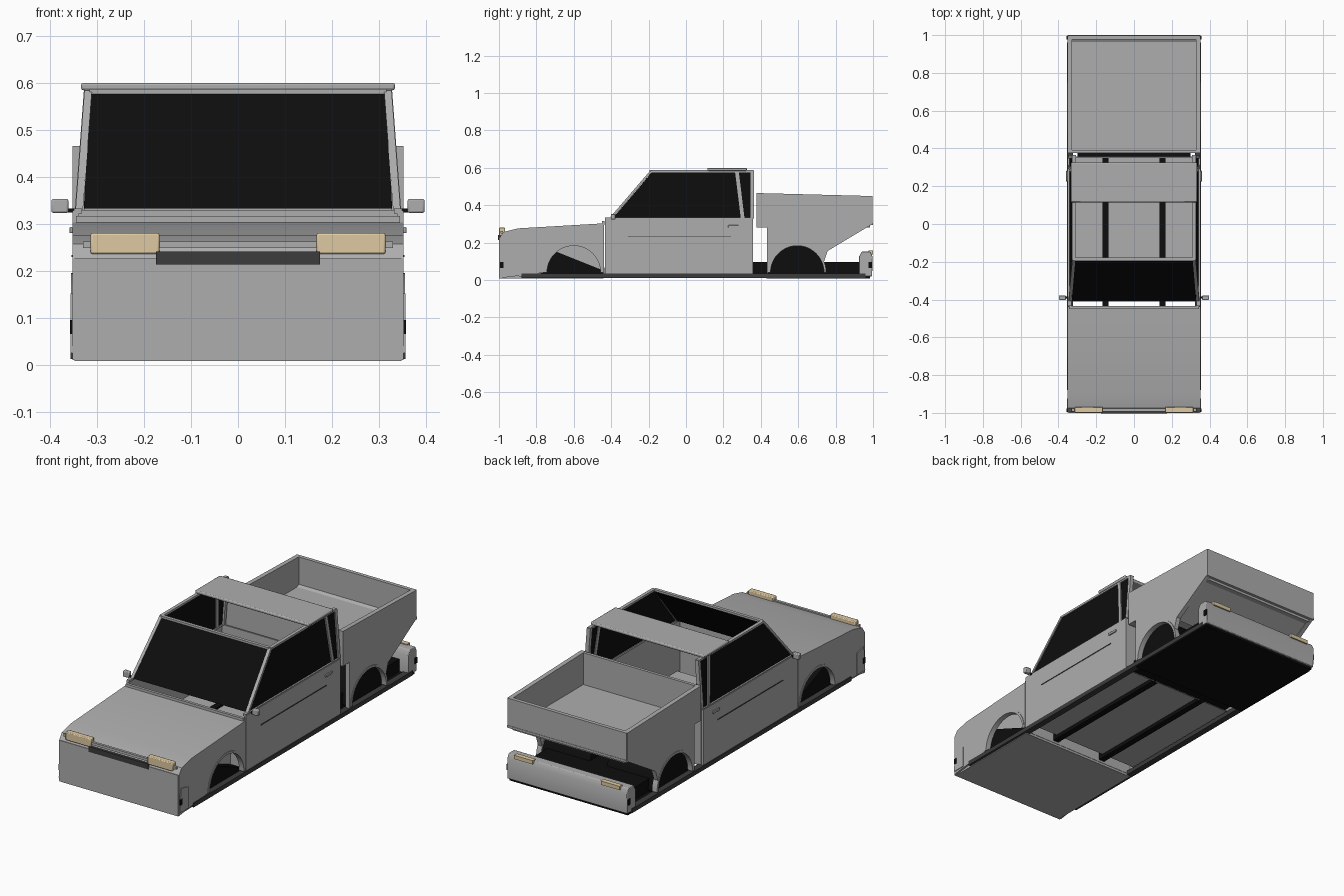
import bpy, bmesh
from math import pi, cos, sin

cube = bpy.data.objects.get("Cube")
if cube:
    bpy.data.objects.remove(cube, do_unlink=True)


def material(name, rgb):
    m = bpy.data.materials.new(name)
    m.use_nodes = True
    m.diffuse_color = (*rgb, 1)
    m.node_tree.nodes["Principled BSDF"].inputs["Base Color"].default_value = (*rgb, 1)
    return m


GREY = material("body grey", (0.42, 0.42, 0.42))
BLACK = material("glass black", (0.004, 0.004, 0.004))
DARK = material("trim dark grey", (0.045, 0.045, 0.045))
TAN = material("lamp tan", (0.74, 0.59, 0.36))
parts = []


def prism(name, pts, x0, x1, mat, lean=0.0, mirror=False, bevel=0.0):
    """Extrude a side profile of (y, z) points from x0 to x1; lean tilts it inward with height."""
    base = min(z for y, z in pts)
    bm = bmesh.new()

    def ring(x):
        side = 1 if x > 0 else -1
        return [bm.verts.new((x - side * lean * (z - base), y, z)) for y, z in pts]

    a, b = ring(x0), ring(x1)
    bm.faces.new(a)
    bm.faces.new(b[::-1])
    for i in range(len(pts)):
        j = (i + 1) % len(pts)
        bm.faces.new((a[j], a[i], b[i], b[j]))
    bmesh.ops.recalc_face_normals(bm, faces=bm.faces)
    me = bpy.data.meshes.new(name)
    bm.to_mesh(me)
    bm.free()
    me.materials.append(mat)
    ob = bpy.data.objects.new(name, me)
    bpy.context.collection.objects.link(ob)
    if bevel:
        mod = ob.modifiers.new("Bevel", "BEVEL")
        mod.width, mod.segments = bevel, 2
    if mirror:
        ob.modifiers.new("Mirror", "MIRROR")
    parts.append(ob)
    return ob


def box(name, x, y, z, mat, **kw):
    pts = [(y[0], z[0]), (y[1], z[0]), (y[1], z[1]), (y[0], z[1])]
    return prism(name, pts, x[0], x[1], mat, **kw)


def arc(cy, r, n=24, cz=0.04):
    """Half circle over a wheel, from front to rear."""
    return [(cy - r * cos(pi * i / n), cz + r * sin(pi * i / n)) for i in range(n + 1)]


def sheet(name, path, x0, x1, mat, dy=0.0, dz=-0.012, **kw):
    """Thin sheet following a side path."""
    return prism(name, path + [(y + dy, z + dz) for y, z in reversed(path)], x0, x1, mat, **kw)


W = 0.352
FRONT, REAR, R = -0.6, 0.595, 0.155

# Front body: fenders, nose, hood and underside
nose = [(-0.997, 0.225), (-0.975, 0.257), (-0.9, 0.276)]
prism("front_fender", [(-0.997, 0.01)] + nose + [(-0.438, 0.303), (-0.438, 0.03)]
      + arc(FRONT, R)[::-1], W - 0.012, W, GREY, mirror=True)
sheet("hood", nose + [(-0.438, 0.303)], -W + 0.006, W - 0.006, GREY)
box("nose_panel", (-W + 0.004, W - 0.004), (-1.0, -0.985), (0.008, 0.226), GREY)
box("front_underside", (-W + 0.01, W - 0.01), (-0.99, -0.44), (0.008, 0.022), GREY)
box("cowl_lip", (-0.345, 0.345), (-0.45, -0.435), (0.295, 0.316), GREY)
box("nose_crease", (-0.33, 0.33), (-0.992, -0.978), (0.248, 0.262), GREY)
box("grille", (-0.175, 0.175), (-1.004, -0.99), (0.213, 0.241), DARK)
box("headlight", (0.167, 0.314), (-0.999, -0.968), (0.236, 0.28), TAN, mirror=True, bevel=0.004)

# Wheel wells and arch trims
box("engine_bay", (-0.27, 0.27), (-0.8, -0.45), (0.03, 0.24), GREY)
prism("front_well", [(-0.78, 0.022), (-0.74, 0.17), (-0.44, 0.05), (-0.44, 0.022)],
      0.05, 0.325, BLACK, mirror=True)
prism("rear_well", [(0.45, 0.03)] + arc(REAR, R - 0.004) + [(0.74, 0.03)],
      0.05, 0.325, BLACK, mirror=True)
for label, cy in (("front", FRONT), ("rear", REAR)):
    prism(label + "_arch_trim", arc(cy, R) + arc(cy, R - 0.012)[::-1],
          W - 0.025, W + 0.003, GREY, mirror=True)

# Cab tub: doors, floor, rails
box("door_side", (W - 0.014, W), (-0.434, 0.357), (0.03, 0.328), GREY, mirror=True)
box("door_crease", (W, W + 0.002), (-0.31, 0.24), (0.229, 0.234), DARK, mirror=True)
box("door_handle", (W, W + 0.007), (0.225, 0.282), (0.28, 0.293), GREY, mirror=True, bevel=0.002)
box("cab_rear_panel", (-0.34, 0.34), (0.35, 0.358), (0.03, 0.328), GREY)
box("firewall", (-0.34, 0.34), (-0.446, -0.438), (0.02, 0.297), GREY)
box("cab_floor", (-0.34, 0.34), (-0.41, 0.35), (0.05, 0.058), GREY)
box("floor_rail", (0.135, 0.168), (-0.436, 0.43), (0.03, 0.068), BLACK, mirror=True)
box("rocker", (W - 0.03, W + 0.004), (-0.88, 0.96), (0.012, 0.035), DARK, mirror=True)

# Greenhouse: glass, pillars and part roof, all leaning inward
LEAN = 0.075
prism("side_window", [(-0.392, 0.33), (-0.178, 0.58), (0.35, 0.58), (0.35, 0.33)],
      0.336, 0.341, BLACK, lean=LEAN, mirror=True)
sheet("windshield", [(-0.408, 0.332), (-0.19, 0.58)], -0.328, 0.328, BLACK,
      dy=0.012, dz=0, lean=0.05)
sheet("front_pillar", [(-0.412, 0.328), (-0.192, 0.584)], 0.33, 0.346, GREY,
      dy=0.016, dz=0, lean=LEAN, mirror=True)
sheet("middle_pillar", [(0.262, 0.58), (0.293, 0.33)], 0.333, 0.347, GREY,
      dy=0.02, dz=0, lean=LEAN, mirror=True)
box("rear_pillar", (0.326, 0.347), (0.346, 0.364), (0.328, 0.585), GREY, lean=LEAN, mirror=True)
box("roof_rail", (0.31, 0.328), (-0.188, 0.36), (0.576, 0.587), GREY, mirror=True)
box("windshield_header", (-0.316, 0.316), (-0.195, -0.178), (0.576, 0.587), GREY)
box("window_sill", (0.332, 0.349), (-0.434, 0.357), (0.322, 0.333), GREY, mirror=True)
box("roof_panel", (-0.334, 0.334), (0.115, 0.325), (0.584, 0.6), GREY, bevel=0.005)

# Door mirrors
box("mirror_arm", (0.345, 0.372), (-0.395, -0.385), (0.324, 0.333), BLACK, mirror=True)
box("mirror_head", (0.361, 0.397), (-0.402, -0.378), (0.323, 0.353), GREY, mirror=True, bevel=0.004)

# Cargo bed: sides with arch, end walls, floor and sloping tail
prism("bed_side", [(0.376, 0.465), (0.993, 0.449), (0.993, 0.297), (0.757, 0.155)]
      + arc(REAR, R)[::-1][3:] + [(0.432, 0.03), (0.432, 0.28), (0.376, 0.28)],
      0.328, W, GREY, mirror=True)
box("bed_front_wall", (-0.35, 0.35), (0.376, 0.392), (0.28, 0.464), GREY)
box("bed_tailgate", (-0.35, 0.35), (0.978, 0.998), (0.297, 0.449), GREY)
box("bed_floor", (-0.33, 0.33), (0.385, 0.985), (0.28, 0.295), GREY)
sheet("bed_tail_slope", [(0.74, 0.165), (0.985, 0.308)], -0.335, 0.335, GREY)
box("tailgate_lip", (-W, W), (0.985, 1.0), (0.293, 0.305), GREY)

# Rear chassis and bumper
box("rear_chassis", (-0.3, 0.3), (0.357, 0.935), (0.03, 0.095), BLACK)
box("rear_underside", (-W + 0.004, W - 0.004), (0.43, 0.985), (0.008, 0.03), BLACK)
prism("rear_bumper", [(0.925, 0.02), (0.995, 0.02), (0.998, 0.125), (0.985, 0.152), (0.94, 0.152),
                      (0.925, 0.125)], -W, W, GREY, bevel=0.003)
box("tail_lamp", (0.2, 0.31), (0.975, 1.0), (0.137, 0.157), TAN, mirror=True)

# Front bumper ends and side markers
prism("front_bumper_end", [(-0.995, 0.025), (-0.925, 0.025), (-0.925, 0.14), (-0.985, 0.152)],
      W - 0.004, W + 0.004, GREY, mirror=True)
for label, y in (("front", -0.985), ("rear", 0.985)):
    box(label + "_side_marker", (W, W + 0.006), (y - 0.009, y + 0.009), (0.065, 0.095),
        BLACK, mirror=True)

# Smooth the curved arches, keep corners sharp
bpy.ops.object.select_all(action="DESELECT")
for ob in parts:
    ob.select_set(True)
bpy.context.view_layer.objects.active = parts[0]
bpy.ops.object.shade_smooth_by_angle()
